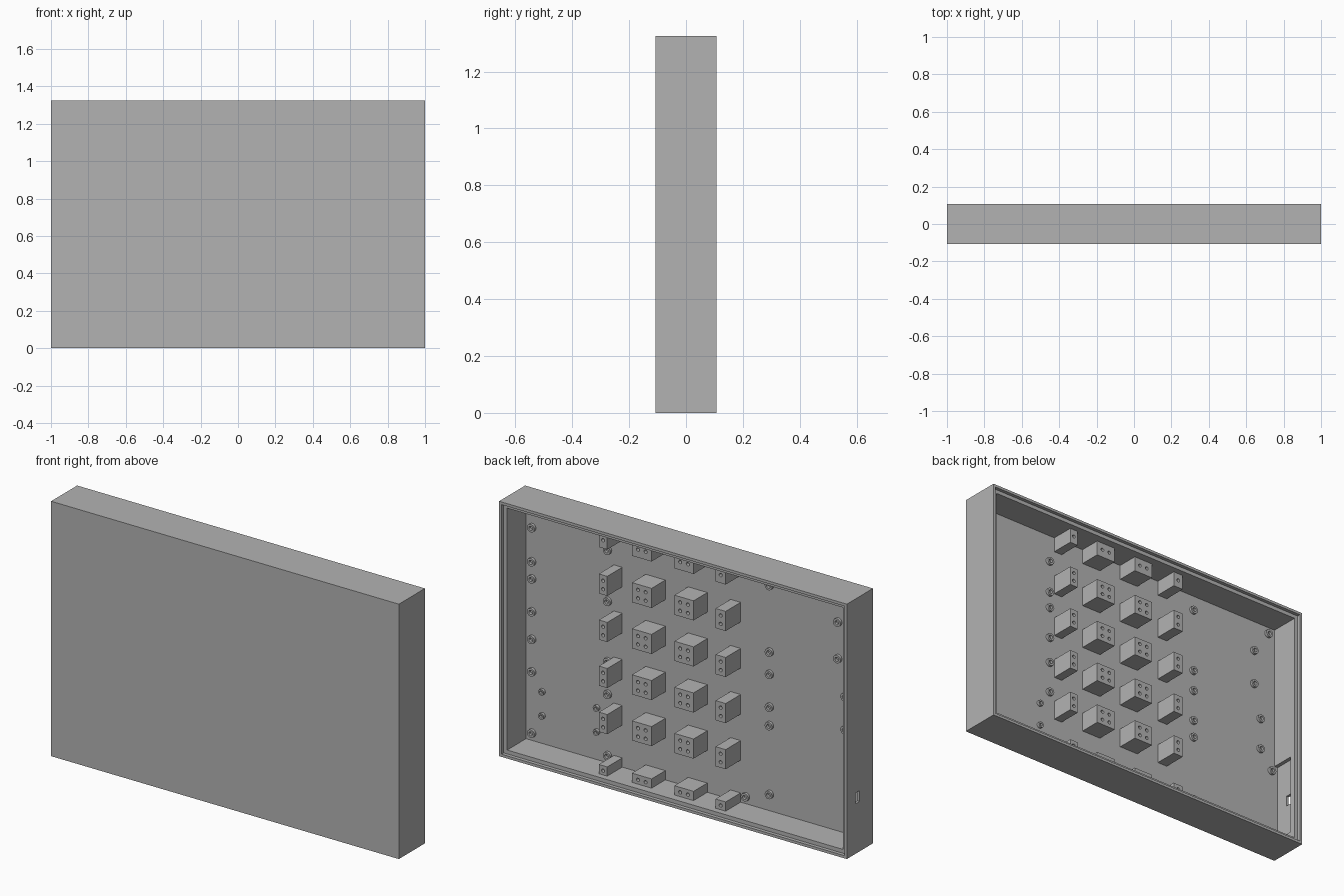
import bpy, bmesh
from mathutils import Matrix, Vector

old = bpy.data.objects.get("Cube")
if old:
    bpy.data.objects.remove(old, do_unlink=True)

grey = bpy.data.materials.new("plain grey")
grey.use_nodes = True
grey.diffuse_color = (0.45, 0.45, 0.45, 1)
grey.node_tree.nodes["Principled BSDF"].inputs["Base Color"].default_value = (0.45, 0.45, 0.45, 1)

H, Y = 1.325, 0.107          # case height, half depth
WALL, LIP = 0.034, 0.014     # wall and rim lip thickness
FLOOR = -0.066               # inner face of the front panel


def box(bm, x0, x1, y0, y1, z0, z1):
    mid = Vector(((x0 + x1) / 2, (y0 + y1) / 2, (z0 + z1) / 2))
    size = Matrix.Diagonal((x1 - x0, y1 - y0, z1 - z0, 1))
    bmesh.ops.create_cube(bm, size=1, matrix=Matrix.Translation(mid) @ size)


def rod(bm, x, z, radius, y0, y1, sides=20):
    place = Matrix.Translation((x, (y0 + y1) / 2, z)) @ Matrix.Rotation(1.5707963, 4, "X")
    bmesh.ops.create_cone(bm, cap_ends=True, segments=sides, radius1=radius,
                          radius2=radius, depth=y1 - y0, matrix=place)


def finish(bm, name):
    mesh = bpy.data.meshes.new(name)
    bm.to_mesh(mesh)
    bm.free()
    mesh.materials.append(grey)
    ob = bpy.data.objects.new(name, mesh)
    bpy.context.collection.objects.link(ob)
    return ob


def cut(ob, bm):
    cutter = finish(bm, "cutter")
    cutter.hide_render = True
    mod = ob.modifiers.new("cut", "BOOLEAN")
    mod.operation, mod.solver, mod.object = "DIFFERENCE", "EXACT", cutter
    bpy.context.view_layer.objects.active = ob
    bpy.ops.object.modifier_apply(modifier=mod.name)
    bpy.data.objects.remove(cutter, do_unlink=True)


def smooth(ob):
    bpy.ops.object.select_all(action="DESELECT")
    ob.select_set(True)
    bpy.context.view_layer.objects.active = ob
    bpy.ops.object.shade_smooth_by_angle(angle=0.6)


# Case: tray open at the back, with a stepped rim
bm = bmesh.new()
box(bm, -1, 1, -Y, Y, 0, H)
case = finish(bm, "case")
cuts = [
    (WALL - 1, 1 - WALL, FLOOR, 0.2, WALL, H - WALL),      # cavity
    (LIP - 1, 1 - LIP, Y - 0.018, 0.2, LIP, H - LIP),      # rim step
    (-0.986, -0.95, FLOOR, 0.057, 0.08, 0.51),             # side pocket
    (-1.1, -0.9, 0.002, 0.034, 0.26, 0.316),               # port slot
]
for dims in cuts:
    bm = bmesh.new()
    box(bm, *dims)
    cut(case, bm)

# Support blocks: inner columns have paired holes, edge ones single
columns = [(0.413, 0.461, 0.057), (0.165, 0.278, 0.047),
           (-0.0765, 0.034, 0.047), (-0.268, -0.21, 0.057)]
rows = [(1.212, H - WALL + 0.004)]
rows += [(1.0215 - 0.2395 * i - 0.051, 1.0215 - 0.2395 * i + 0.051) for i in range(4)]
rows += [(WALL - 0.004, 0.082)]


def hole_spots(a, b):
    mid = (a + b) / 2
    return [mid - 0.022, mid + 0.022] if b - a > 0.09 else [mid]


for c, (x0, x1, top) in enumerate(columns):
    for r, (z0, z1) in enumerate(rows):
        bm = bmesh.new()
        box(bm, x0, x1, FLOOR - 0.005, top, z0, z1)
        block = finish(bm, f"support_block_{r + 1}_{c + 1}")
        holes = bmesh.new()
        for x in hole_spots(x0, x1):
            for z in hole_spots(z0, z1):
                rod(holes, x, z, 0.009, top - 0.05, top + 0.02, 16)
        cut(block, holes)
        smooth(block)

# Screw bosses on the inside of the front panel
column_z = [1.142, 0.965, 0.876, 0.705, 0.562, 0.393]
spots = [(x, z, 0.021) for x in (0.93, 0.494) for z in column_z + [0.074]]
spots += [(-0.437, z, 0.021) for z in (1.207, 0.861, 0.746, 0.575, 0.479, 0.121)]
spots += [(x, z, 0.016) for x in (0.871, 0.557) for z in (0.305, 0.18)]
spots += [(-0.83, 1.122, 0.021), (-0.83, 0.932, 0.021), (-0.924, 1.253, 0.021),
          (-0.872, 0.746, 0.021), (-0.872, 0.574, 0.021), (-0.945, 0.475, 0.021),
          (-0.299, 0.072, 0.021)]
bm, holes = bmesh.new(), bmesh.new()
for x, z, radius in spots:
    rod(bm, x, z, radius, FLOOR - 0.008, FLOOR + 0.014)
    rod(holes, x, z, radius * 0.5, FLOOR - 0.004, FLOOR + 0.03)
bosses = finish(bm, "screw_bosses")
cut(bosses, holes)
smooth(bosses)
